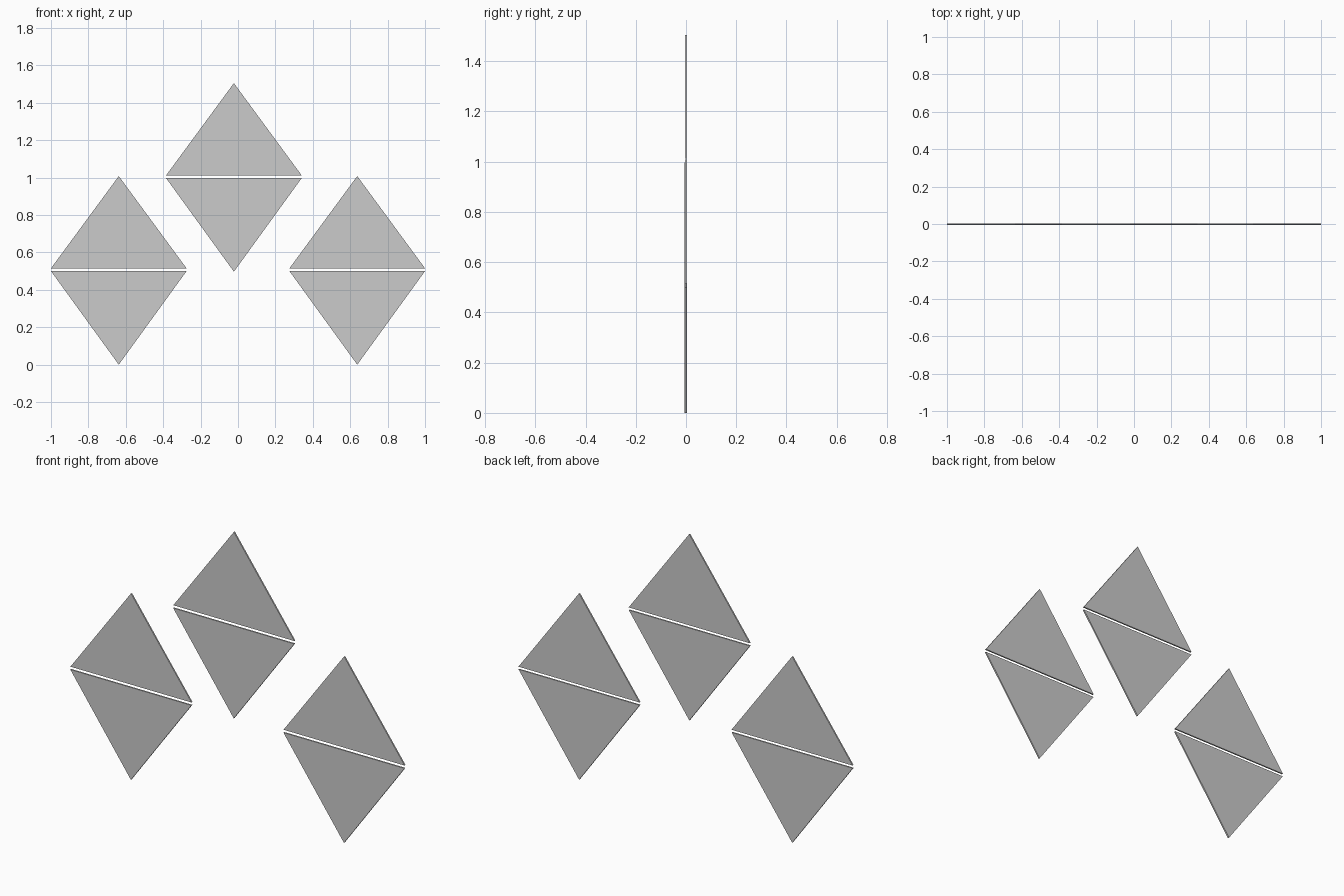
import bpy, bmesh

if "Cube" in bpy.data.objects:
    bpy.data.objects.remove(bpy.data.objects["Cube"])

THICK = 0.008   # panel depth
HALF_W = 0.3625 # half of a panel's base


def panel(name, cx, base_z, tip_z, y=0.0):
    """Thin triangular panel with a horizontal base and a centred tip."""
    bm = bmesh.new()
    pts = [(cx - HALF_W, base_z), (cx + HALF_W, base_z), (cx, tip_z)]
    face = bm.faces.new([bm.verts.new((px, y - THICK / 2, pz)) for px, pz in pts])
    ext = bmesh.ops.extrude_face_region(bm, geom=[face])
    verts = [v for v in ext["geom"] if isinstance(v, bmesh.types.BMVert)]
    bmesh.ops.translate(bm, verts=verts, vec=(0, THICK, 0))
    bmesh.ops.recalc_face_normals(bm, faces=bm.faces)
    mesh = bpy.data.meshes.new(name)
    bm.to_mesh(mesh)
    bm.free()
    obj = bpy.data.objects.new(name, mesh)
    bpy.context.collection.objects.link(obj)


# Three diamonds, each an upper and a lower triangle with a narrow gap
for side, cx, z in (("left", -0.6375, 0.0),
                    ("middle", -0.022, 0.497),
                    ("right", 0.6375, 0.0)):
    panel(side + "_upper_panel", cx, z + 0.515, z + 1.008)
    panel(side + "_lower_panel", cx, z + 0.5, z, y=-0.001)
